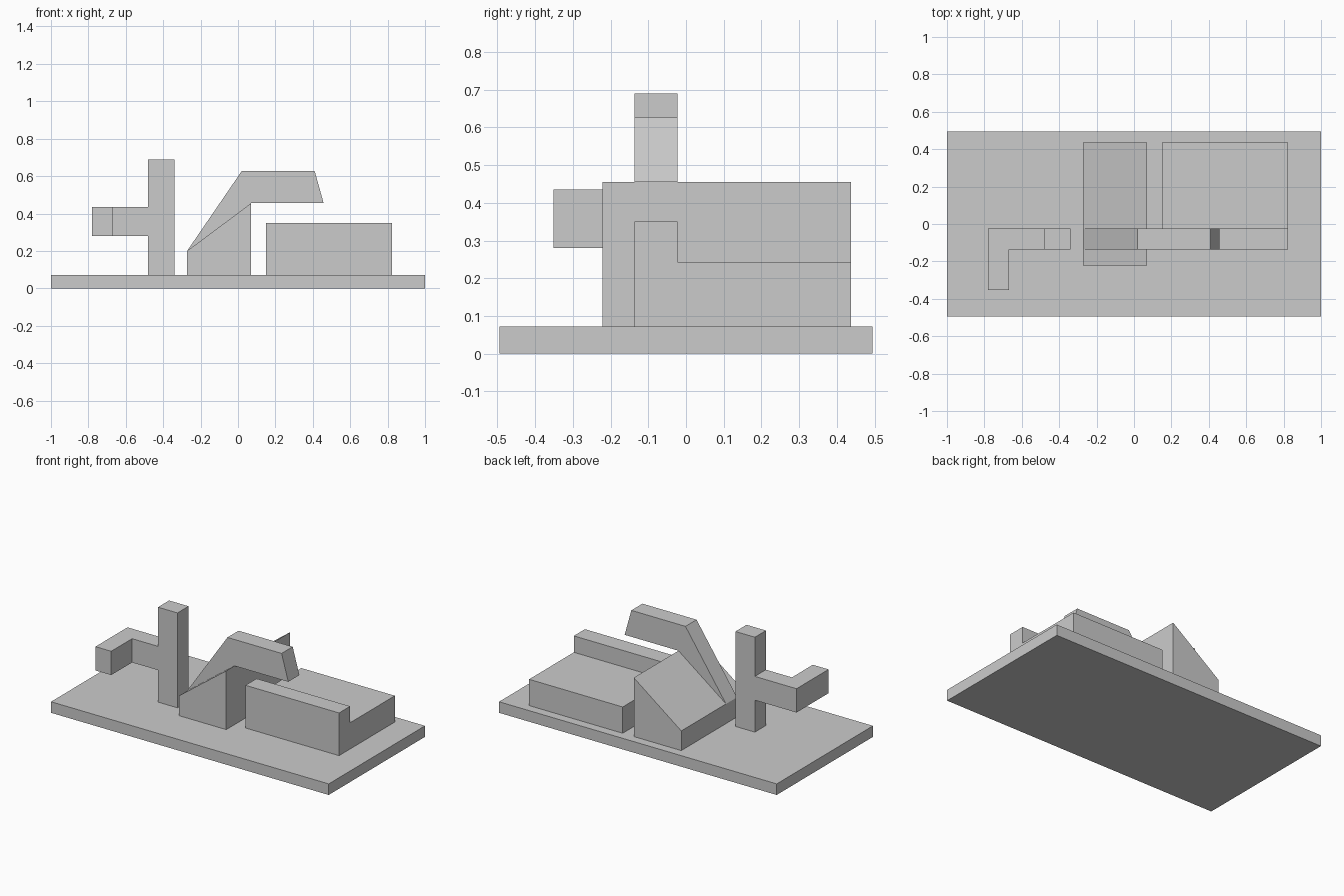
import bpy
import bmesh
from mathutils import Vector

if "Cube" in bpy.data.objects:
    bpy.data.objects.remove(bpy.data.objects["Cube"])


def prism(name, profile, axis, start, end):
    """Extrude a 2D outline along x (outline in y,z), y (x,z) or z (x,y)."""
    place = {"x": lambda a, b: (start, a, b),
             "y": lambda a, b: (a, start, b),
             "z": lambda a, b: (a, b, start)}[axis]
    direction = {"x": Vector((1, 0, 0)), "y": Vector((0, 1, 0)),
                 "z": Vector((0, 0, 1))}[axis]
    bm = bmesh.new()
    face = bm.faces.new([bm.verts.new(place(a, b)) for a, b in profile])
    result = bmesh.ops.extrude_face_region(bm, geom=[face], use_keep_orig=True)
    moved = [g for g in result["geom"] if isinstance(g, bmesh.types.BMVert)]
    bmesh.ops.translate(bm, verts=moved, vec=direction * (end - start))
    bmesh.ops.recalc_face_normals(bm, faces=bm.faces)
    mesh = bpy.data.meshes.new(name)
    bm.to_mesh(mesh)
    bm.free()
    obj = bpy.data.objects.new(name, mesh)
    bpy.context.collection.objects.link(obj)
    return obj


def rectangle(a0, a1, b0, b1):
    return [(a0, b0), (a1, b0), (a1, b1), (a0, b1)]


FLOOR = 0.072                    # top of the base plate
FRONT, BACK = -0.137, -0.023     # shared depth of the thin parts
REAR = 0.437                     # rear face of the wide blocks

# Base plate
prism("base_plate", rectangle(-1, 1, -0.495, 0.495), "z", 0, FLOOR)

# Upright post with an L-shaped side arm
prism("post", rectangle(-0.48, -0.34, FRONT, BACK), "z", FLOOR, 0.69)
prism("side_arm", [(-0.48, BACK), (-0.78, BACK), (-0.78, -0.352),
                   (-0.667, -0.352), (-0.667, FRONT), (-0.48, FRONT)],
      "z", 0.28, 0.435)

# Sloped wedge block
prism("wedge_block", [(-0.272, FLOOR), (0.07, FLOOR),
                      (0.07, 0.455), (-0.272, 0.2)], "y", -0.221, REAR)

# Bent arm rising off the wedge slope and overhanging the step
prism("overhanging_arm", [(-0.272, 0.2), (0.07, 0.455), (0.458, 0.455),
                          (0.41, 0.627), (0.02, 0.627)], "y", FRONT, BACK)

# Low block with a raised front ledge
prism("stepped_block", [(FRONT, FLOOR), (REAR, FLOOR), (REAR, 0.243),
                        (BACK, 0.243), (BACK, 0.35), (FRONT, 0.35)],
      "x", 0.15, 0.824)
